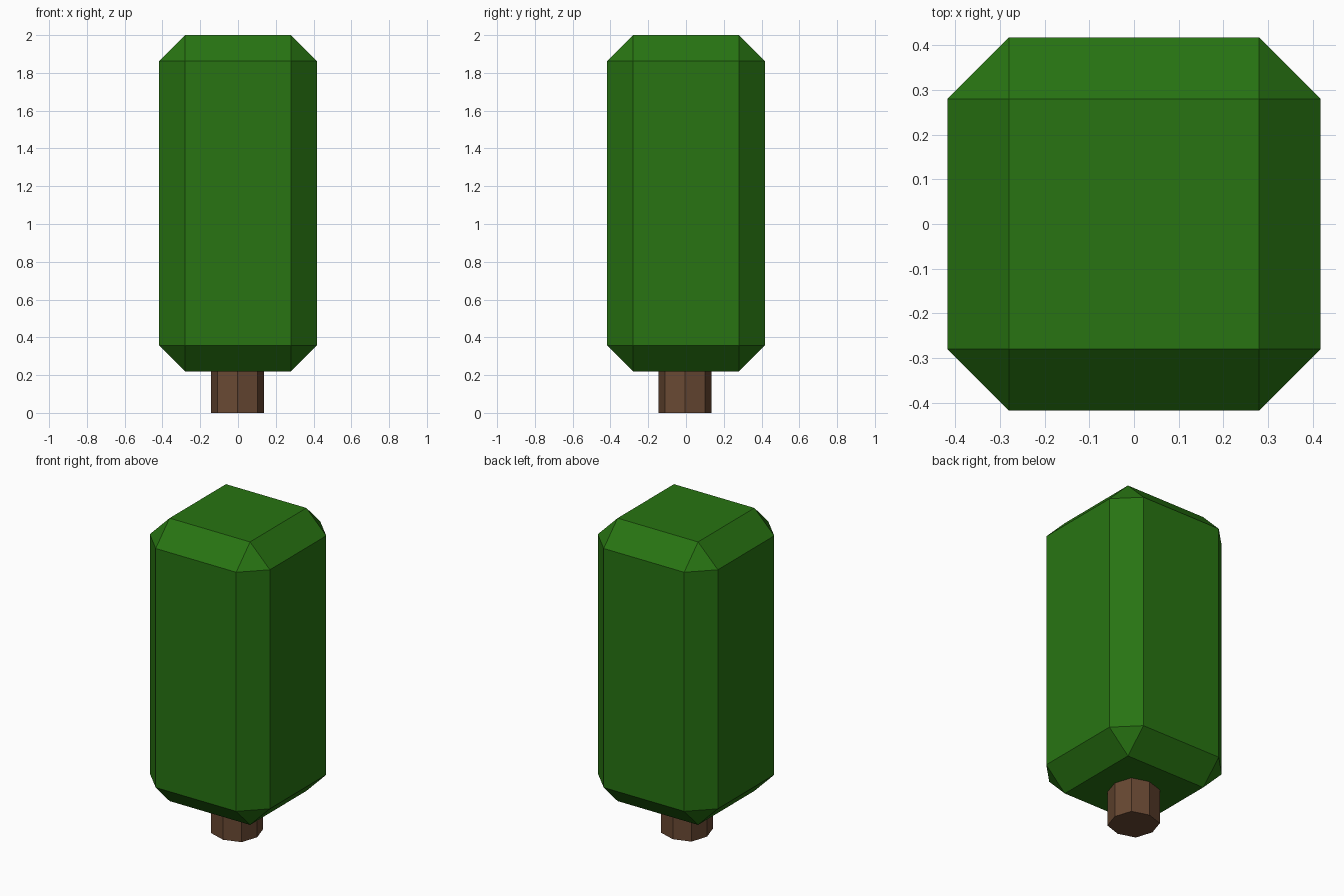
import bpy, bmesh, math

if "Cube" in bpy.data.objects:
    bpy.data.objects.remove(bpy.data.objects["Cube"])


def material(name, rgb):
    m = bpy.data.materials.new(name)
    m.diffuse_color = (*rgb, 1)
    m.use_nodes = True
    m.node_tree.nodes["Principled BSDF"].inputs["Base Color"].default_value = m.diffuse_color
    return m


def add_object(name, bm, mat):
    bmesh.ops.recalc_face_normals(bm, faces=bm.faces)
    mesh = bpy.data.meshes.new(name)
    bm.to_mesh(mesh)
    bm.free()
    mesh.materials.append(mat)
    obj = bpy.data.objects.new(name, mesh)
    bpy.context.collection.objects.link(obj)
    return obj


leaf_green = material("leaf green", (0.021, 0.175, 0.006))
bark_brown = material("bark brown", (0.140, 0.066, 0.033))

# Foliage: tall block with every edge chamfered
bm = bmesh.new()
bmesh.ops.create_cube(bm, size=1)
for v in bm.verts:
    v.co = (v.co.x * 0.836, v.co.y * 0.836, 1.11 + v.co.z * 1.78)
bmesh.ops.bevel(bm, geom=bm.edges[:], offset=0.138, offset_type='OFFSET',
                segments=1, profile=0.5, affect='EDGES')
add_object("foliage", bm, leaf_green)

# Trunk: slightly uneven eight-sided prism, tucked into the foliage
bm = bmesh.new()
ring = []
for i in range(8):
    a = i * math.pi / 4
    r = 0.14 if i % 2 == 0 else 0.15
    ring.append(bm.verts.new((-0.002 + r * math.cos(a), -0.006 + r * math.sin(a), 0)))
base = bm.faces.new(ring)
top = bmesh.ops.extrude_face_region(bm, geom=[base], use_keep_orig=True)
bmesh.ops.translate(bm, vec=(0, 0, 0.25),
                    verts=[g for g in top["geom"] if isinstance(g, bmesh.types.BMVert)])
add_object("trunk", bm, bark_brown)
